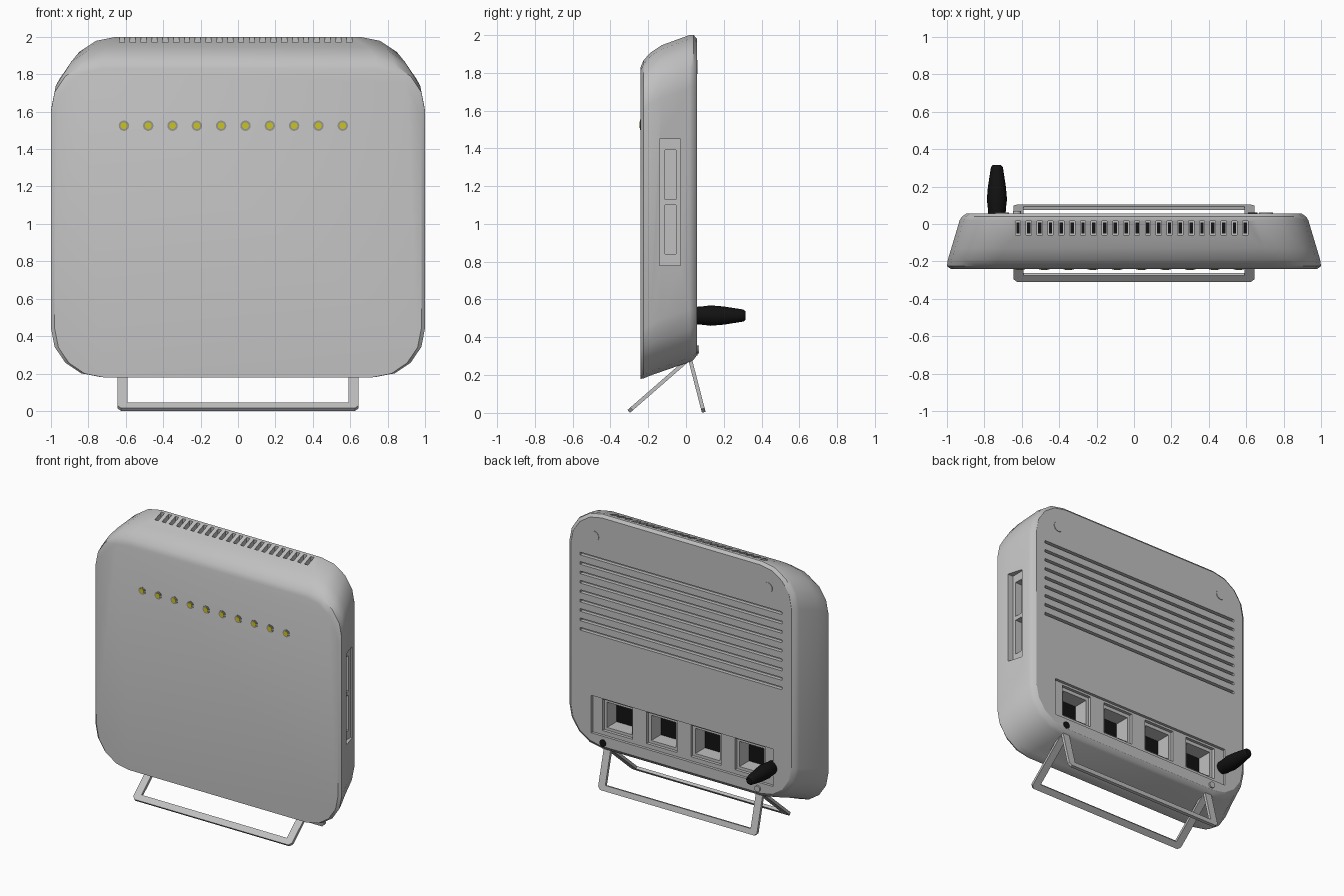
import bpy, bmesh, math
from mathutils import Matrix, Vector

if "Cube" in bpy.data.objects:
    bpy.data.objects.remove(bpy.data.objects["Cube"])


def mat(name, c):
    m = bpy.data.materials.new(name)
    m.diffuse_color = (*c, 1)
    m.use_nodes = True
    m.node_tree.nodes["Principled BSDF"].inputs["Base Color"].default_value = m.diffuse_color
    return m


GREY = mat("casing_grey", (0.53, 0.53, 0.53))
BLACK = mat("black", (0.006, 0.006, 0.006))
YELLOW = mat("led_yellow", (0.6, 0.55, 0.02))
DARK = mat("rim_grey", (0.3, 0.3, 0.28))


def finish(name, bm, material, smooth=False):
    bmesh.ops.recalc_face_normals(bm, faces=bm.faces[:])
    me = bpy.data.meshes.new(name)
    bm.to_mesh(me)
    bm.free()
    me.materials.append(material)
    ob = bpy.data.objects.new(name, me)
    bpy.context.collection.objects.link(ob)
    if smooth:
        smooth_shade(ob)
    return ob


def smooth_shade(ob):
    bpy.ops.object.select_all(action='DESELECT')
    ob.select_set(True)
    bpy.context.view_layer.objects.active = ob
    bpy.ops.object.shade_smooth_by_angle(angle=math.radians(32))


def boxes(name, spans, material):
    """Many boxes in one mesh, each as (x0, x1, y0, y1, z0, z1)."""
    bm = bmesh.new()
    for x0, x1, y0, y1, z0, z1 in spans:
        m = Matrix.Translation(((x0 + x1) / 2, (y0 + y1) / 2, (z0 + z1) / 2)) \
            @ Matrix.Diagonal((x1 - x0, y1 - y0, z1 - z0, 1))
        bmesh.ops.create_cube(bm, size=1, matrix=m)
    return finish(name, bm, material)


def loft(name, rings, material, smooth=True):
    """Skin a list of closed rings and cap both ends."""
    bm = bmesh.new()
    rows = [[bm.verts.new(p) for p in r] for r in rings]
    n = len(rows[0])
    for a, b in zip(rows, rows[1:]):
        for i in range(n):
            bm.faces.new((a[i], a[(i + 1) % n], b[(i + 1) % n], b[i]))
    bm.faces.new(rows[0])
    bm.faces.new(rows[-1])
    return finish(name, bm, material, smooth)


def rounded_ring(y, hx, z0, z1, r, seg=4):
    pts = []
    for k, (sx, cz) in enumerate(((1, z1 - r), (-1, z1 - r), (-1, z0 + r), (1, z0 + r))):
        for i in range(seg + 1):
            a = math.pi / 2 * (k + i / seg)
            pts.append((sx * (hx - r) + r * math.cos(a), y, cz + r * math.sin(a)))
    return pts


def discs(name, spots, r, y0, y1, material, seg=16):
    """Round plates facing along y at (x, z) spots."""
    bm = bmesh.new()
    for x, z in spots:
        m = Matrix.Translation((x, (y0 + y1) / 2, z)) @ Matrix.Rotation(math.pi / 2, 4, 'X')
        bmesh.ops.create_cone(bm, cap_ends=True, segments=seg, radius1=r, radius2=r,
                              depth=abs(y1 - y0), matrix=m)
    return finish(name, bm, material)


def cut(ob, spans):
    c = boxes("cutter", spans, GREY)
    c.hide_render = True
    md = ob.modifiers.new("cut", 'BOOLEAN')
    md.operation, md.solver, md.object = 'DIFFERENCE', 'EXACT', c
    bpy.context.view_layer.objects.active = ob
    bpy.ops.object.modifier_apply(modifier=md.name)
    bpy.data.objects.remove(c)


# Casing: rounded outline lofted from front to back
BACK = 0.057
sections = [(-0.24, 0.98, 0.18, 1.83, 0.26), (-0.225, 1.0, 0.182, 1.865, 0.26),
            (-0.19, 0.995, 0.197, 1.905, 0.27), (-0.13, 0.977, 0.218, 1.945, 0.28),
            (0.02, 0.932, 0.27, 2.0, 0.28), (0.04, 0.92, 0.28, 2.0, 0.27),
            (BACK, 0.895, 0.305, 1.98, 0.25)]
casing = loft("casing", [rounded_ring(*s) for s in sections], GREY, smooth=False)

ports = [-0.545, -0.187, 0.171, 0.53]
slots = [-0.62 + 1.215 * i / 21 for i in range(22)]
vents = [1.12 + 0.069 * i for i in range(9)]
windows = [(0.84, 1.10), (1.13, 1.39)]

# Rear vents, top slots, socket panel and side recess
cut(casing, [(-0.82, 0.82, 0.03, 0.2, z - 0.01, z + 0.01) for z in vents]
    + [(x - 0.014, x + 0.014, -0.06, 0.015, 1.945, 2.1) for x in slots]
    + [(-0.745, 0.73, BACK - 0.02, 0.2, 0.38, 0.655)]
    + [(0.935, 1.2, -0.14, -0.03, 0.78, 1.45)])
# Stepped socket mouths and side windows
cut(casing, [(x - 0.122, x + 0.122, 0.015, 0.2, 0.41, 0.64) for x in ports]
    + [(0.88, 1.2, -0.112, -0.052, a, b) for a, b in windows])
# Deep sockets
cut(casing, [(x - 0.1, x + 0.1, -0.1, 0.2, 0.43, 0.615) for x in ports])
smooth_shade(casing)

# Dark floors of sockets and top slots
boxes("socket_floors", [(x - 0.1, x + 0.1, -0.101, -0.095, 0.43, 0.615) for x in ports], BLACK)
boxes("slot_floors", [(x - 0.009, x + 0.009, -0.052, 0.008, 1.944, 1.95) for x in slots], BLACK)

# Status lights
leds = [(-0.61 + 0.13 * i, 1.525) for i in range(10)]
discs("led_rims", leds, 0.028, -0.243, -0.235, DARK)
discs("leds", leds, 0.018, -0.247, -0.238, YELLOW)

# Rear screw covers, button hole and knob
discs("screw_covers", [(-0.705, 1.83), (0.705, 1.83)], 0.038, 0.05, BACK + 0.004, GREY)
discs("reset_hole", [(0.635, 0.33)], 0.026, 0.04, BACK + 0.004, BLACK)
discs("rear_knob", [(-0.625, 0.335)], 0.022, 0.04, BACK + 0.012, GREY)

# Antenna: turned profile pointing backwards
profile = [(0.04, 0.045), (0.1, 0.05), (0.13, 0.054), (0.2, 0.048), (0.29, 0.034),
           (0.305, 0.031), (0.315, 0.022)]
loft("antenna", [[(-0.733 + r * math.cos(t * math.tau / 16), y, 0.515 + r * math.sin(t * math.tau / 16))
                  for t in range(16)] for y, r in profile], BLACK)


def stand(name, top, foot, bar, w=0.645, leg=0.055, thick=0.02):
    """U-shaped flat frame from a top (y, z) to a foot (y, z)."""
    a, b = Vector((0, *top)), Vector((0, *foot))
    d, c = (b - a).normalized(), 0.02
    n = Vector((1, 0, 0)).cross(d) * thick / 2
    L = (b - a).length
    half = [(w - leg, 0), (w - leg, L - bar), (w, 0), (w, L - c), (w - c, L)]
    inner, outer = half[:2], half[2:]
    mirror = lambda pts: [(-x, v) for x, v in reversed(pts)]
    outline = outer + mirror(outer) + mirror(inner)[::-1] + inner[::-1]
    bm = bmesh.new()
    f = bm.faces.new([bm.verts.new(a + Vector((x, 0, 0)) + d * v - n) for x, v in outline])
    ext = bmesh.ops.extrude_face_region(bm, geom=[f], use_keep_orig=True)
    bmesh.ops.translate(bm, vec=n * 2, verts=[g for g in ext["geom"] if isinstance(g, bmesh.types.BMVert)])
    return finish(name, bm, GREY)


# Folding wire stands
stand("front_stand", (0.015, 0.285), (-0.303, 0.008), 0.045)
stand("rear_stand", (0.02, 0.29), (0.094, 0.003), 0.04)
